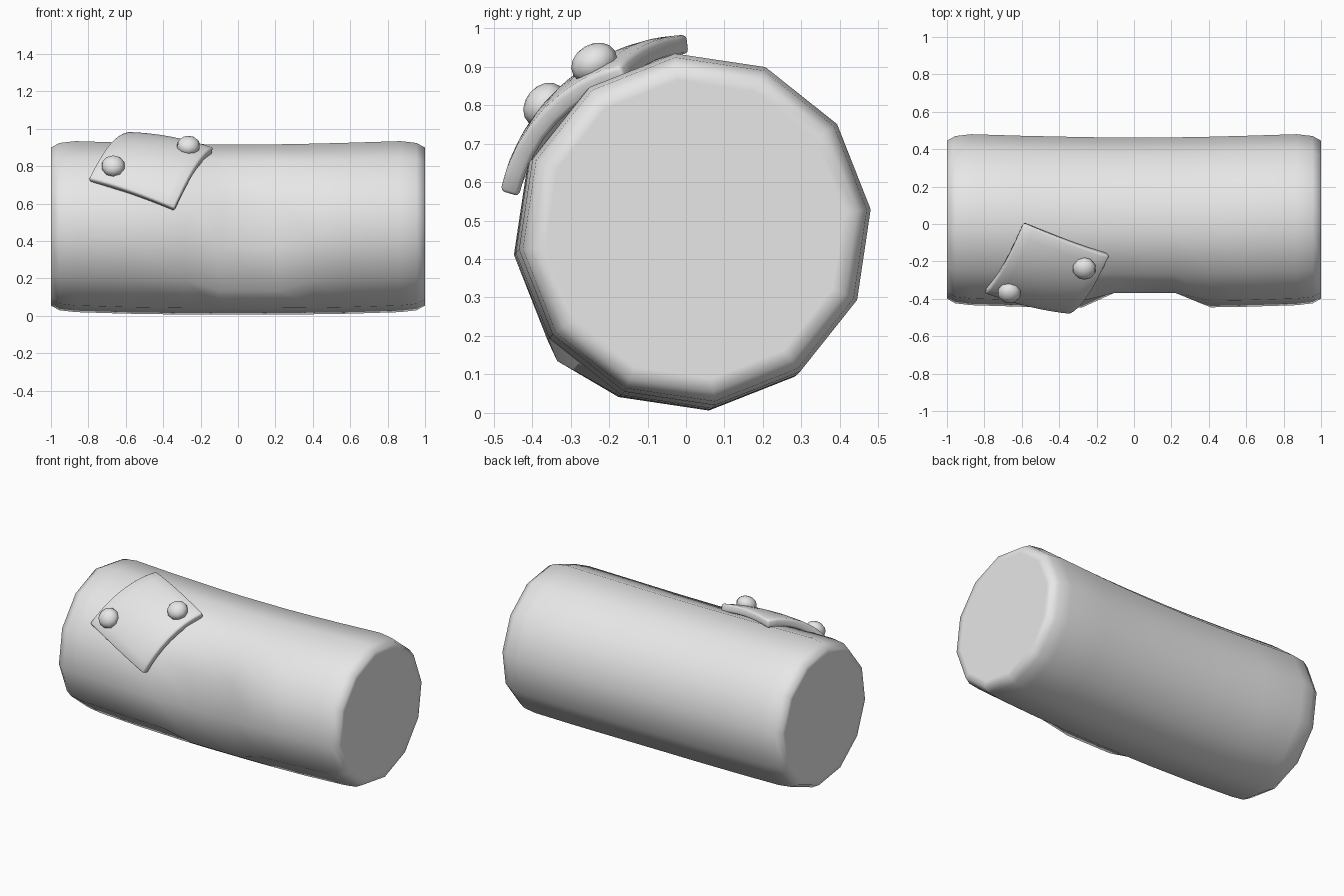
import bpy, bmesh
from math import sin, cos, radians
from mathutils import Vector, Matrix

if "Cube" in bpy.data.objects:
    bpy.data.objects.remove(bpy.data.objects["Cube"])

grey = bpy.data.materials.new("plain grey")
grey.use_nodes = True
grey.diffuse_color = (0.8, 0.8, 0.8, 1)
grey.node_tree.nodes["Principled BSDF"].inputs["Base Color"].default_value = (0.8, 0.8, 0.8, 1)


def finish(bm, name, recalc=True):
    if recalc:
        bmesh.ops.recalc_face_normals(bm, faces=bm.faces)
    for f in bm.faces:
        f.smooth = True
    mesh = bpy.data.meshes.new(name)
    bm.to_mesh(mesh)
    bm.free()
    mesh.materials.append(grey)
    ob = bpy.data.objects.new(name, mesh)
    bpy.context.collection.objects.link(ob)
    return ob


def around(x, angle, r, cy=0.02, cz=0.47):
    """Point about the long axis; angle runs from the top towards the front."""
    return Vector((x, cy - r * sin(angle), cz + r * cos(angle)))


# Body: twelve-sided log with rounded ends and a slight bend in the middle
SIDES = 12
rings = [(-1, 0.39), (-1, 0.425), (-0.955, 0.45), (-0.87, 0.46), (-0.6, 0.46),
         (-0.28, 0.459), (-0.1, 0.458), (0.22, 0.458), (0.41, 0.459), (0.6, 0.46),
         (0.87, 0.46), (0.955, 0.45), (1, 0.425), (1, 0.39)]
bm = bmesh.new()
loops = []
for x, r in rings:
    bend = 0.016 * max(0, 1 - (x / 0.87) ** 2)
    loop = [bm.verts.new(around(x, radians(6.5 + 30 * i), r, 0.023 - bend, 0.477 - bend))
            for i in range(SIDES)]
    loops.append(loop)
for a, b in zip(loops, loops[1:]):
    for i in range(SIDES):
        j = (i + 1) % SIDES
        bm.faces.new((a[i], a[j], b[j], b[i]))
bm.faces.new(loops[0])
bm.faces.new(loops[-1])

# Dent: flattened facet pressed into the lower front
for loop in loops[6:8]:
    for side, y, z in ((2, -0.368, 0.61), (3, -0.366, 0.37), (4, -0.335, 0.135)):
        loop[side].co.y, loop[side].co.z = y, z
finish(bm, "log_body")

# Patch: square plate wrapped over the upper front, two corners pressed down
bm = bmesh.new()
bmesh.ops.create_grid(bm, x_segments=8, y_segments=8, size=0.5)
for v in bm.verts:
    a, b = v.co.x, v.co.y
    x = -0.465 + 0.46 * a + 0.21 * b
    arc = 0.36 + 0.2 * a - 0.49 * b
    v.co = around(x, arc / 0.515, 0.514 - 0.04 * (a + b) ** 2)
patch = finish(bm, "patch", recalc=False)
solid = patch.modifiers.new("thickness", "SOLIDIFY")
solid.thickness = 0.05
solid.offset = -1
bevel = patch.modifiers.new("soft_edge", "BEVEL")
bevel.width = 0.012
bevel.segments = 2
bevel.limit_method = "ANGLE"
bevel.angle_limit = radians(50)

# Rivets: flattened domes at two opposite corners of the patch
for name, x, angle in (("rivet_right", -0.667, 49.5), ("rivet_left", -0.265, 30.5)):
    bm = bmesh.new()
    bmesh.ops.create_uvsphere(bm, u_segments=10, v_segments=8, radius=0.063)
    t = radians(angle)
    place = (Matrix.Translation(around(x, t, 0.51)) @ Matrix.Rotation(t, 4, "X")
             @ Matrix.Diagonal((1, 1, 0.78, 1)))
    bmesh.ops.transform(bm, matrix=place, verts=bm.verts)
    finish(bm, name)
